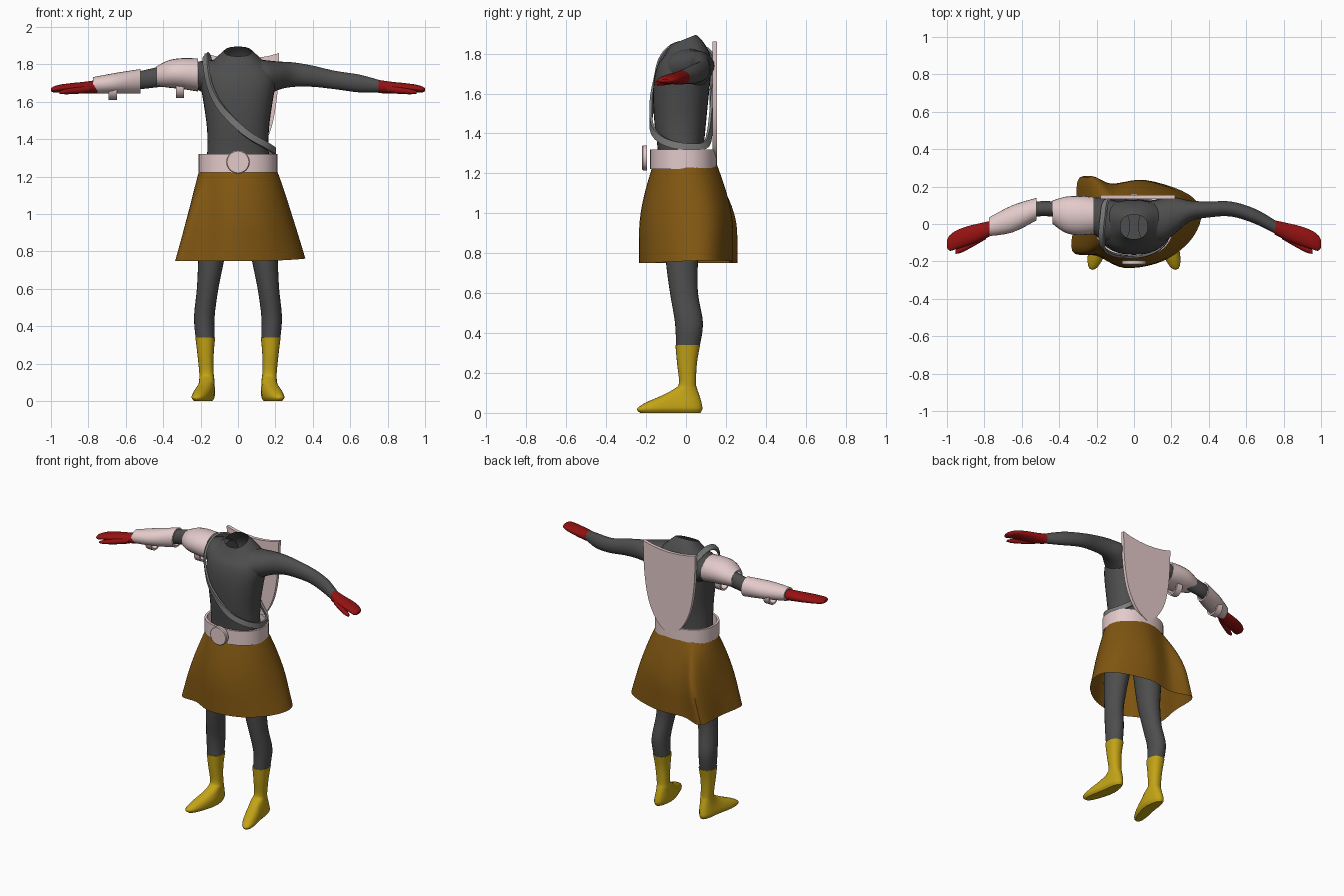
import bpy, bmesh
from math import sin, cos, pi, copysign
from mathutils import Vector

cube = bpy.data.objects.get("Cube")
if cube:
    bpy.data.objects.remove(cube)


def material(name, *rgb):
    m = bpy.data.materials.new(name)
    m.use_nodes = True
    m.diffuse_color = (*rgb, 1)
    m.node_tree.nodes["Principled BSDF"].inputs["Base Color"].default_value = (*rgb, 1)
    return m


DARK = material("charcoal cloth", .075, .075, .075)
PINK = material("pale pink plate", .77, .59, .59)
BROWN = material("brown cloth", .22, .095, .006)
YELLOW = material("yellow boot", .55, .37, .008)
RED = material("red glove", .3, .006, .006)
GREY = material("grey leather", .2, .2, .2)


def spline(rows, k=4, closed=False):
    """Smooth curve through tuples of any length."""
    n, out = len(rows), []
    for i in range(n if closed else n - 1):
        pick = [rows[j % n] if closed else rows[max(0, min(n - 1, j))]
                for j in range(i - 1, i + 3)]
        for s in range(k):
            t = s / k
            out.append(tuple(b + .5 * t * (c - a + t * (2*a - 5*b + 4*c - d + t * (3*(b - c) + d - a)))
                             for a, b, c, d in zip(*pick)))
    return out if closed else out + [rows[-1]]


def finish(bm, name, mat):
    bmesh.ops.recalc_face_normals(bm, faces=bm.faces)
    me = bpy.data.meshes.new(name)
    bm.to_mesh(me)
    bm.free()
    me.materials.append(mat)
    ob = bpy.data.objects.new(name, me)
    bpy.context.collection.objects.link(ob)
    bpy.ops.object.select_all(action='DESELECT')
    ob.select_set(True)
    bpy.context.view_layer.objects.active = ob
    bpy.ops.object.shade_smooth_by_angle(angle=.7)
    return ob


def skin(name, rings, mat, caps=(True, True), loop=False):
    """Bridge successive rings of points with quads."""
    bm = bmesh.new()
    vs = [[bm.verts.new(p) for p in r] for r in rings]
    n = len(vs[0])
    for a, b in zip(vs, vs[1:] + vs[:1] if loop else vs[1:]):
        for i in range(n):
            j = (i + 1) % n
            bm.faces.new((a[i], a[j], b[j], b[i]))
    for use, r in zip(caps, (vs[0], vs[-1])):
        if use and not loop:
            bm.faces.new(r)
    return finish(bm, name, mat)


def loft(name, rows, mat, axis='z', side=1, square=1, caps=(True, True),
         warp=None, wall=0, n=24):
    """Rows are (position, low u, high u, low v, high v) along the x or z axis."""
    rows = spline(rows)
    if wall:
        rows += [(p, a + wall, b - wall, c + wall, d - wall) for p, a, b, c, d in reversed(rows)]
    rings = []
    for p, a, b, c, d in rows:
        ring = []
        for i in range(n):
            t = 2 * pi * i / n
            cu, sv = (copysign(abs(f(t)) ** square, f(t)) for f in (cos, sin))
            u, v = (a + b + (b - a) * cu) / 2, (c + d + (d - c) * sv) / 2
            q = Vector((u, v, p) if axis == 'z' else (p, u, v))
            if warp:
                warp(q)
            q.x *= side
            ring.append(q)
        rings.append(ring)
    return skin(name, rings, mat, caps, loop=wall > 0)


# Torso with a tilted open neck
def tilt_neck(q):
    q.z += .4 * q.y * max(0, min(1, (q.z - 1.75) / .12))


loft("torso", [(1.05, -.17, .17, -.13, .1), (1.3, -.165, .165, -.14, .09),
               (1.45, -.165, .165, -.158, .1), (1.6, -.185, .185, -.165, .115),
               (1.7, -.2, .2, -.155, .125), (1.77, -.185, .185, -.13, .125),
               (1.83, -.12, .12, -.1, .09), (1.875, -.073, .073, -.08, .05)],
     DARK, square=.87, caps=(True, False), warp=tilt_neck, n=32)


# Limbs, boots and gloves on both sides
def toe_out(q):
    q.x += .25 * max(0, -q.y - .05)


for label, s in (("left", 1), ("right", -1)):
    loft(label + "_arm", [(.08, -.1, .12, 1.61, 1.83), (.15, -.1, .135, 1.63, 1.822),
                          (.22, -.05, .142, 1.665, 1.815), (.3, .015, .125, 1.68, 1.81),
                          (.4, .035, .12, 1.68, 1.793), (.52, .04, .12, 1.667, 1.765),
                          (.65, 0, .08, 1.65, 1.745), (.77, -.06, .01, 1.65, 1.712)],
         DARK, 'x', s)
    loft(label + "_glove", [(.75, -.055, .02, 1.646, 1.717), (.82, -.09, .005, 1.645, 1.707),
                            (.89, -.115, -.012, 1.648, 1.7), (.95, -.135, -.035, 1.65, 1.692),
                            (.985, -.143, -.06, 1.65, 1.682), (1, -.125, -.085, 1.657, 1.672)],
         RED, 'x', s)
    loft(label + "_thumb", [(.79, -.08, -.04, 1.65, 1.69), (.85, -.115, -.075, 1.643, 1.68),
                            (.92, -.152, -.115, 1.64, 1.668), (.955, -.16, -.14, 1.643, 1.658)],
         RED, 'x', s, n=12)
    loft(label + "_leg", [(1.1, .02, .18, -.11, .09), (.9, .05, .21, -.11, .08),
                          (.75, .075, .213, -.1, .06), (.6, .105, .22, -.08, .06),
                          (.45, .125, .235, -.055, .085), (.33, .125, .226, -.05, .068)],
         DARK, 'z', s)
    loft(label + "_boot", [(.34, .122, .228, -.053, .071), (.25, .13, .217, -.045, .055),
                           (.15, .13, .207, -.035, .05), (.12, .127, .207, -.06, .056),
                           (.085, .125, .212, -.125, .068), (.05, .122, .22, -.205, .078),
                           (.02, .124, .223, -.245, .082), (0, .135, .21, -.23, .072)],
         YELLOW, 'z', s, square=.87, warp=toe_out)

# Skirt draped from an oval waist to an uneven hem
hem = spline([(.36, .05), (.29, .16), (.06, .235), (-.13, .215), (-.29, .25), (-.31, .05),
              (-.33, -.145), (-.2, -.17), (-.05, -.235), (.15, -.2), (.3, -.09)], 5, True)
drape = []
for step in range(13):
    t = step / 12
    fx, fy = t ** .9, sin(pi / 2 * min(1, 1.4 * t))
    ring = []
    for x, y in hem:
        d = Vector((x, y * 1.3)).normalized()
        ring.append((d.x * .205 * (1 - fx) + x * fx,
                     (d.y * .162 - .005) * (1 - fy) + y * fy,
                     1.24 - .49 * t + .03 * t * max(0, x + y)))
    drape.append(ring)
skin("skirt", drape, BROWN, caps=(False, False))

# Belt and round buckle
loft("belt", [(1.222, -.21, .21, -.18, .155), (1.32, -.21, .21, -.18, .155)],
     PINK, wall=.015, square=.9, n=40)
buckle = []
for y, r in ((-.195, .063), (-.215, .063), (-.22, .058)):
    buckle.append([(r * cos(i * pi / 16), y, 1.278 + r * sin(i * pi / 16)) for i in range(32)])
skin("belt_buckle", buckle, PINK)

# Plates and hoops on the right arm
loft("shoulder_plate", [(.435, 0, .125, 1.685, 1.79), (.37, -.045, .145, 1.675, 1.822),
                        (.3, -.06, .15, 1.668, 1.833), (.215, -.055, .145, 1.655, 1.832)],
     PINK, 'x', -1, wall=.012)
loft("forearm_plate", [(.775, -.065, .035, 1.645, 1.732), (.65, -.045, .1, 1.643, 1.755),
                       (.52, .02, .14, 1.645, 1.775)], PINK, 'x', -1, wall=.012)
for name, x, y, z in (("shoulder_hoop", .31, .045, 1.62), ("forearm_hoop", .67, .025, 1.61)):
    loft(name, [(x - .022, y - .055, y + .055, z, z + .115),
                (x + .022, y - .055, y + .055, z, z + .115)], PINK, 'x', -1, wall=.012)

# Shield on the back with a dipped top edge and curved point
edge = spline([(.2, 1.86), (.19, 1.64), (.155, 1.45), (.085, 1.32), (0, 1.26)], 6)
top = [(x, 1.83 + .7 * x * x) for x in (-.14, -.07, 0, .07, .14)]
outline = edge + [(-x, z) for x, z in edge[-2::-1]] + top
skin("back_shield", [[(x + .02, y, z) for x, z in outline] for y in (.133, .156)], PINK)

# Strap over the right shoulder and round the left hip
path = [Vector(p) for p in spline([
    (-.165, .03, 1.845), (-.172, -.06, 1.835), (-.168, -.12, 1.77), (-.145, -.145, 1.67),
    (-.085, -.168, 1.56), (.04, -.172, 1.435), (.145, -.125, 1.37), (.195, -.03, 1.337),
    (.165, .085, 1.337), (.09, .118, 1.4), (-.03, .127, 1.58), (-.14, .13, 1.78)], 6, True)]
bands = []
for i, p in enumerate(path):
    along = (path[(i + 1) % len(path)] - path[i - 1]).normalized()
    out = p - Vector((0, -.02, min(p.z, 1.68)))
    out = (out - along * out.dot(along)).normalized()
    across = along.cross(out) * .018
    bands.append([p - across - out * .006, p + across - out * .006,
                  p + across + out * .007, p - across + out * .007])
skin("chest_strap", bands, GREY, loop=True)
